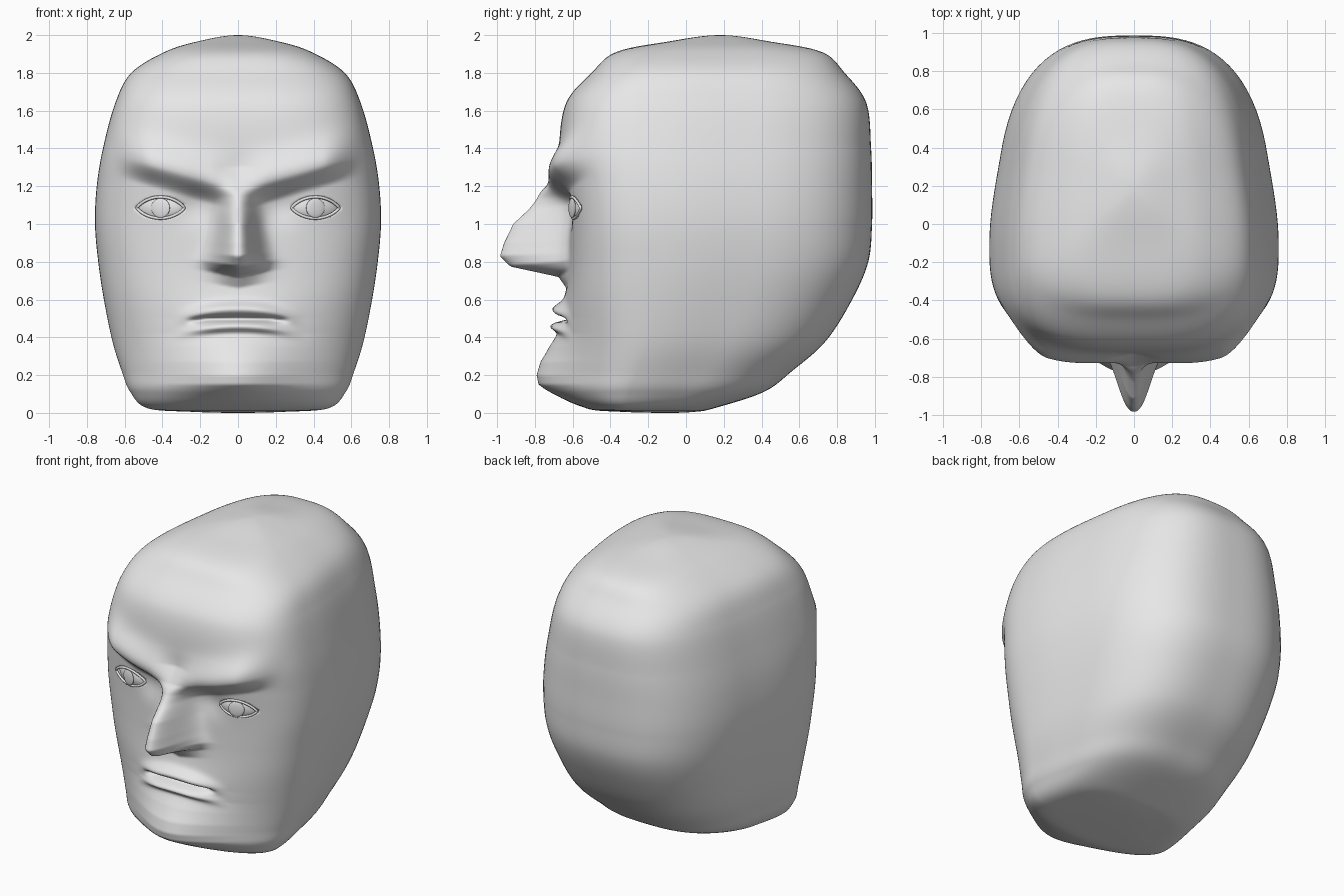
import bpy
from math import exp, sin, cos, pi

cube = bpy.data.objects.get("Cube")
if cube:
    bpy.data.objects.remove(cube)

grey = bpy.data.materials.new("plain grey")
grey.use_nodes = True
TONE = (0.8, 0.8, 0.8, 1)
grey.diffuse_color = TONE
grey.node_tree.nodes["Principled BSDF"].inputs["Base Color"].default_value = TONE

# Skull levels: height, half width, front y, back y
LEVELS = [(0, 0, -.1, -.1), (.006, .25, -.35, .05), (.025, .48, -.53, .15),
          (.11, .57, -.635, .41), (.22, .615, -.64, .56), (.38, .665, -.635, .74),
          (.6, .71, -.63, .88), (.8, .74, -.62, .965), (1, .757, -.62, .985),
          (1.2, .748, -.64, .985), (1.4, .715, -.67, .98), (1.64, .65, -.635, .955),
          (1.8, .565, -.5, .84), (1.91, .39, -.37, .72), (1.965, .22, -.1, .45),
          (2, 0, .18, .18)]
# Nose: height, projection, half width
NOSE = [(.66, 0, .13), (.72, .05, .13), (.775, .31, .125), (.83, .365, .115),
        (.9, .345, .105), (1, .295, .09), (1.07, .215, .085), (1.14, .115, .085),
        (1.2, .05, .09), (1.3, 0, .1)]
# Chin: height, projection
CHIN = [(.03, 0), (.09, .06), (.15, .135), (.2, .15), (.27, .13), (.35, .08),
        (.42, .025), (.5, 0)]
FRONT, BACK = 180, 60
EYE_X, EYE_Z, EYE_W, EYE_H = .41, 1.085, .125, .058


def smooth(a, b, v):
    t = min(max((v - a) / (b - a), 0), 1)
    return t * t * (3 - 2 * t)


def table(rows, z):
    """Straight interpolation of a table by its first column."""
    for a, b in zip(rows, rows[1:]):
        if a[0] <= z <= b[0]:
            f = (z - a[0]) / (b[0] - a[0])
            return [p + (q - p) * f for p, q in zip(a, b)][1:]
    return [0] * (len(rows[0]) - 1)


def bump(v, width):
    return exp(-(v / width) ** 2)


def almond(u):
    """Upper and lower edge of the eye opening, u from -1 to 1."""
    arch = max(0, 1 - u * u) ** .8
    return EYE_Z + EYE_H * arch, EYE_Z - EYE_H * .95 * arch


def relief(x, z):
    """How far the features stand out from the skull."""
    a = abs(x)
    d = 0
    # Nose, its underside rising to the sides
    nose = table(NOSE, z - .18 * a * (1 - smooth(.78, .9, z)))
    if nose[1]:
        d += nose[0] * exp(-(a / nose[1]) ** 2.3)
    # Chin and rounded mouth area
    d += table(CHIN, z)[0] * bump(a, .3)
    d += .03 * bump(a, .3) * bump(z - .5, .13)
    # Slanted brow, sharp below and soft above
    dz = z - (1.18 + .29 * (a - .12))
    edge = smooth(-.085, .035, dz) * bump(max(dz - .035, 0), .12)
    d += edge * .085 * (1 - smooth(.45, .68, a)) * (.6 + .4 * smooth(0, .15, a))
    # Hollow beside the bridge
    d -= .03 * bump(a - .22, .1) * bump(z - 1.1, .1)
    # Lips and the gap between them
    m = (a / .27) ** 2
    fade = 1 - smooth(.1, .36, a)
    d += .05 * fade * bump(z - .55 + .035 * m, .036)
    d += .045 * fade * bump(z - .458 + .03 * m, .026)
    d -= .06 * (1 - smooth(.16, .29, a)) * bump(z - .5 + .013 * m, .013)
    # Eye opening
    u = (a - EYE_X) / EYE_W
    if abs(u) < 1:
        hi, lo = almond(u)
        if lo < z < hi:
            d -= .04
    return d


def front_power(z):
    """Squareness of the front: round jaw, square forehead."""
    return 1.95 + 1.05 * smooth(.05, 1.05, z)


def plan(theta, level):
    """Rounded-square plan outline; theta 0 is the front."""
    z, w, yf, yb = level
    yc = yf + .32 * (yb - yf)
    s, c = sin(theta), cos(theta)
    p = front_power(z) if c > 0 else 2.8
    r = (abs(s) ** p + abs(c) ** p) ** (-1 / p)
    x = w * r * s
    if c > 0:
        y = yc - r * c * (yc - yf) - relief(x, z) * smooth(0, .35, c)
    else:
        # The back narrows a little
        x *= 1 - .045 * smooth(0, .45, -r * c)
        y = yc - r * c * (yb - yc)
    return x, y, z


def mirrored(level):
    """The level carried over a pole, to round it."""
    z, w, yf, yb = level
    return z, -w, yb, yf


CHAIN = [mirrored(LEVELS[1]), *LEVELS, mirrored(LEVELS[-2])]


def spline(i, f):
    """Smooth level between LEVELS[i] and the next."""
    return [.5 * (2 * q + f * (r - p + f * (2 * p - 5 * q + 4 * r - s + f * (3 * (q - r) + s - p))))
            for p, q, r, s in zip(*CHAIN[i:i + 4])]


def finish(obj, name):
    obj.name = name
    obj.data.materials.clear()
    obj.data.materials.append(grey)
    return obj


def smooth_faces(mesh):
    for poly in mesh.polygons:
        poly.use_smooth = True


# Head: stacked rings with a pole at each end
thetas = [-pi / 2 + pi * k / FRONT for k in range(FRONT)]
thetas += [pi / 2 + pi * k / BACK for k in range(BACK)]
levels = []
for i in range(len(LEVELS) - 1):
    steps = max(8, round((LEVELS[i + 1][0] - LEVELS[i][0]) / .009))
    levels += [spline(i, k / steps) for k in range(steps)]
levels = levels[1:]
n = len(thetas)
verts = [plan(t, lv) for lv in levels for t in thetas]
faces = []
for r in range(len(levels) - 1):
    for k in range(n):
        j = (k + 1) % n
        faces.append((r * n + k, r * n + j, r * n + n + j, r * n + n + k))
bottom, top, last = len(verts), len(verts) + 1, (len(levels) - 1) * n
verts += [(0, -.1, 0), (0, .18, 2)]
for k in range(n):
    j = (k + 1) % n
    faces += [(bottom, j, k), (top, last + k, last + j)]
mesh = bpy.data.meshes.new("head")
mesh.from_pydata(verts, [], faces)
smooth_faces(mesh)
head = finish(bpy.data.objects.new("head", mesh), "head")
bpy.context.collection.objects.link(head)


def skin_y(x, z):
    """Depth of the skull surface near an eye."""
    w, yf, yb = table(LEVELS, z)
    yc = yf + .32 * (yb - yf)
    p = front_power(z)
    return yc - (yc - yf) * (1 - (abs(x) / w) ** p) ** (1 / p)


def ball(name, loc, scale, turn):
    bpy.ops.mesh.primitive_uv_sphere_add(segments=32, ring_count=16, radius=1, location=loc)
    obj = finish(bpy.context.object, name)
    obj.scale = scale
    obj.rotation_euler = (0, 0, turn)
    smooth_faces(obj.data)


# Eyes: ball, iris and lid rim on each side
for side, word in ((1, "left"), (-1, "right")):
    x = side * EYE_X
    y = skin_y(EYE_X, EYE_Z)
    turn = side * .33
    ball(word + "_eyeball", (x, y + .056, EYE_Z), (.135, .055, .08), turn)
    ball(word + "_iris", (x, y - .004, EYE_Z), (.052, .01, .052), turn)
    rim = bpy.data.curves.new(word + "_eyelid", "CURVE")
    rim.dimensions = "3D"
    rim.bevel_depth = .008
    rim.bevel_resolution = 2
    line = rim.splines.new("POLY")
    count = 40
    line.points.add(count - 1)
    for k in range(count):
        ang = 2 * pi * k / count
        u = cos(ang)
        edge = 0 if sin(ang) >= 0 else 1
        z = almond(u)[edge]
        ex = EYE_X + u * EYE_W
        depth = skin_y(ex, z) - relief(ex, z + (.004, -.004)[edge])
        line.points[k].co = (side * ex, depth, z, 1)
    line.use_cyclic_u = True
    lid = finish(bpy.data.objects.new(word + "_eyelid", rim), word + "_eyelid")
    bpy.context.collection.objects.link(lid)
